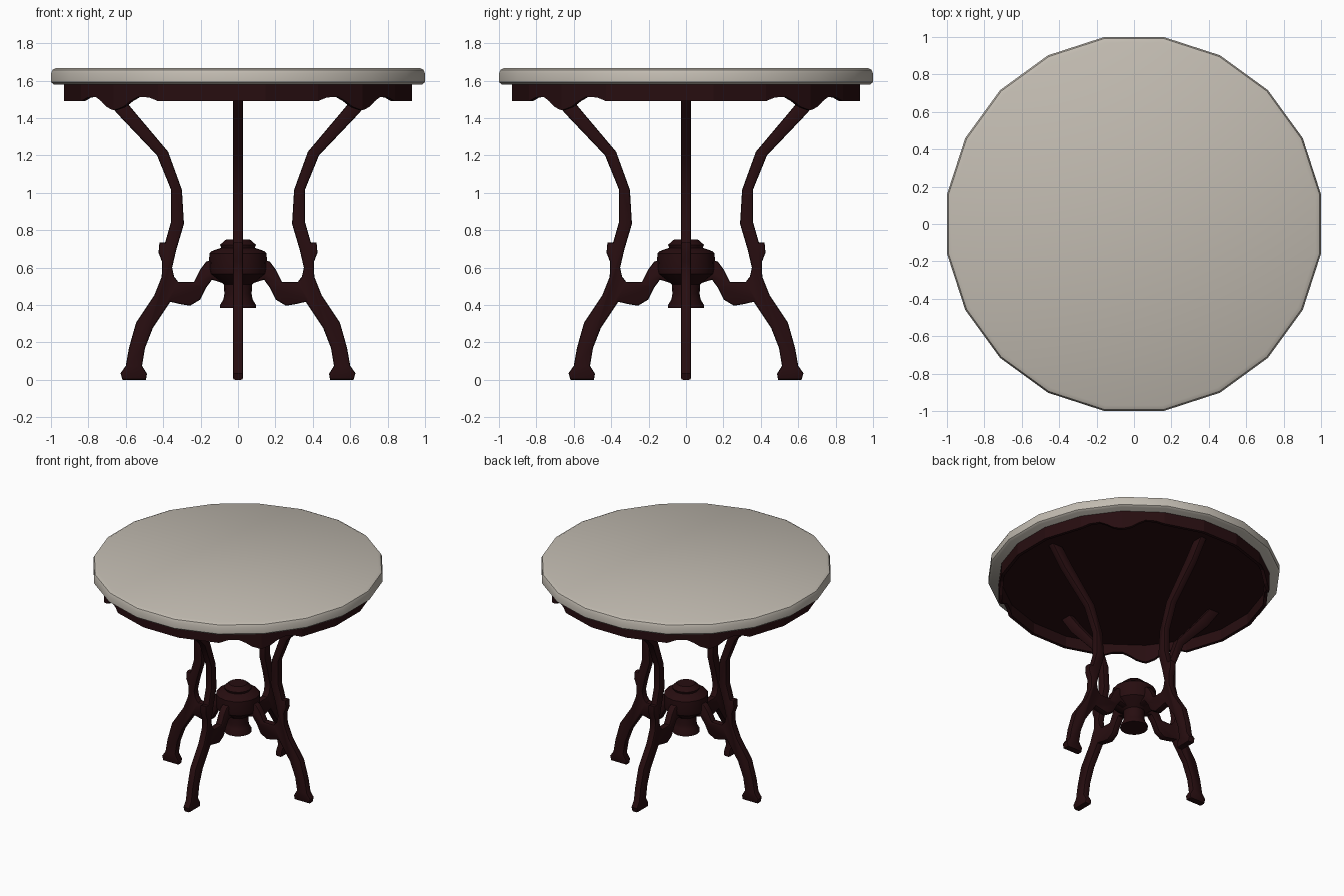
import bpy, bmesh, math
from mathutils import Vector

if "Cube" in bpy.data.objects:
    bpy.data.objects.remove(bpy.data.objects["Cube"])


def material(name, rgb):
    m = bpy.data.materials.new(name)
    m.diffuse_color = (*rgb, 1)
    m.use_nodes = True
    m.node_tree.nodes["Principled BSDF"].inputs["Base Color"].default_value = m.diffuse_color
    return m


STONE = material("warm grey stone", (0.54, 0.50, 0.44))
WOOD = material("dark red wood", (0.02, 0.004, 0.005))


def finish(bm, name, mat, angle=40):
    bmesh.ops.recalc_face_normals(bm, faces=bm.faces)
    me = bpy.data.meshes.new(name)
    bm.to_mesh(me)
    bm.free()
    me.materials.append(mat)
    ob = bpy.data.objects.new(name, me)
    bpy.context.collection.objects.link(ob)
    bpy.ops.object.select_all(action='DESELECT')
    ob.select_set(True)
    bpy.context.view_layer.objects.active = ob
    bpy.ops.object.shade_smooth_by_angle(angle=math.radians(angle))
    return ob


def loft(bm, rings):
    # join closed rings of points with quads, cap both ends
    vs = [[bm.verts.new(p) for p in r] for r in rings]
    n = len(vs[0])
    for a, b in zip(vs, vs[1:]):
        for i in range(n):
            j = (i + 1) % n
            bm.faces.new((a[i], a[j], b[j], b[i]))
    bm.faces.new(vs[0][::-1])
    bm.faces.new(vs[-1])


def lathe(name, profile, n, mat, phase=0.0, scale=1.0):
    bm = bmesh.new()
    loft(bm, [[(r * scale * math.cos(phase + 2 * math.pi * i / n),
                r * scale * math.sin(phase + 2 * math.pi * i / n), z)
               for i in range(n)] for r, z in profile])
    return finish(bm, name, mat)


# Tabletop: 20-sided slab with a rounded edge
HALF = math.radians(9)
lathe("tabletop", [(0.985, 1.58), (1.0, 1.592), (1.0, 1.638), (0.992, 1.657),
                   (0.97, 1.668)], 20, STONE, HALF, 1 / math.cos(HALF))

# Apron: thin 20-sided ring with a hanging scallop on each diagonal
R = 0.93 / math.cos(HALF)
SCALLOP = [(0, 1.49), (0.2, 1.51), (0.45, 1.513), (0.62, 1.49),
           (0.78, 1.46), (0.92, 1.447)]


def corner(deg):
    return Vector((R * math.cos(math.radians(deg)), R * math.sin(math.radians(deg))))


rim = []
for q in range(0, 360, 90):
    rim.append((corner(q + 9), 1.49))
    a, b, c = corner(q + 27), corner(q + 45), corner(q + 63)
    rim += [(a.lerp(b, t), z) for t, z in SCALLOP]
    rim.append((b, 1.442))
    rim += [(c.lerp(b, t), z) for t, z in reversed(SCALLOP)]
    rim.append((corner(q + 81), 1.49))
bm = bmesh.new()
loft(bm, [[(p.x, p.y, 1.582) for p, z in rim],
          [(p.x, p.y, z) for p, z in rim],
          [(p.x * 0.975, p.y * 0.975, z) for p, z in rim],
          [(p.x * 0.975, p.y * 0.975, 1.574) for p, z in rim]])
finish(bm, "apron", WOOD, 15)

# Legs: one curved outline with its bracket to the hub, chamfered, four times
OUTLINE = [
    # inner edge, top down
    (0.665, 1.576), (0.572, 1.455), (0.374, 1.22), (0.30, 1.016), (0.289, 0.834),
    (0.33, 0.695), (0.352, 0.60), (0.342, 0.552), (0.32, 0.524),
    # bracket into the hub and back
    (0.235, 0.524), (0.203, 0.588), (0.171, 0.631), (0.112, 0.652), (0.04, 0.655),
    (0.04, 0.52), (0.09, 0.52), (0.139, 0.535), (0.171, 0.492), (0.203, 0.428),
    (0.257, 0.396), (0.31, 0.405), (0.362, 0.417),
    # lower leg and foot
    (0.455, 0.278), (0.497, 0.17), (0.513, 0.075), (0.487, 0.032), (0.492, 0.0),
    (0.618, 0.0), (0.628, 0.035), (0.60, 0.075), (0.583, 0.171), (0.545, 0.305),
    # outer edge, going up
    (0.449, 0.449), (0.408, 0.55), (0.406, 0.63), (0.425, 0.68), (0.42, 0.735),
    (0.39, 0.733), (0.358, 0.845), (0.358, 1.016), (0.433, 1.20), (0.652, 1.43),
    (0.755, 1.576)]


def inset(pts, d):
    out = []
    for i, p in enumerate(pts):
        p = Vector(p)
        e = (p - Vector(pts[i - 1])).normalized()
        f = (Vector(pts[(i + 1) % len(pts)]) - p).normalized()
        n1, n2 = Vector((-e.y, e.x)), Vector((-f.y, f.x))
        m = (n1 + n2).normalized()
        out.append(p + m * d / max(0.5, m.dot(n1)))
    return out


inner = inset(OUTLINE, 0.010)
mid = inset(OUTLINE, 0.003)
for k, side in enumerate(("right", "back", "left", "front")):
    c, s = math.cos(k * math.pi / 2), math.sin(k * math.pi / 2)
    bm = bmesh.new()
    loft(bm, [[(x * c - y * s, x * s + y * c, z) for x, z in pts]
              for pts, y in ((inner, -0.027), (mid, -0.023), (OUTLINE, -0.014),
                             (OUTLINE, 0.014), (mid, 0.023), (inner, 0.027))])
    finish(bm, side + "_leg", WOOD)

# Hub: turned urn where the brackets meet
lathe("hub", [(0.096, 0.385), (0.096, 0.40), (0.078, 0.43), (0.073, 0.46),
              (0.075, 0.51), (0.11, 0.535), (0.150, 0.567), (0.156, 0.60),
              (0.153, 0.675), (0.140, 0.688), (0.09, 0.706), (0.096, 0.722),
              (0.064, 0.75)], 16, WOOD)
